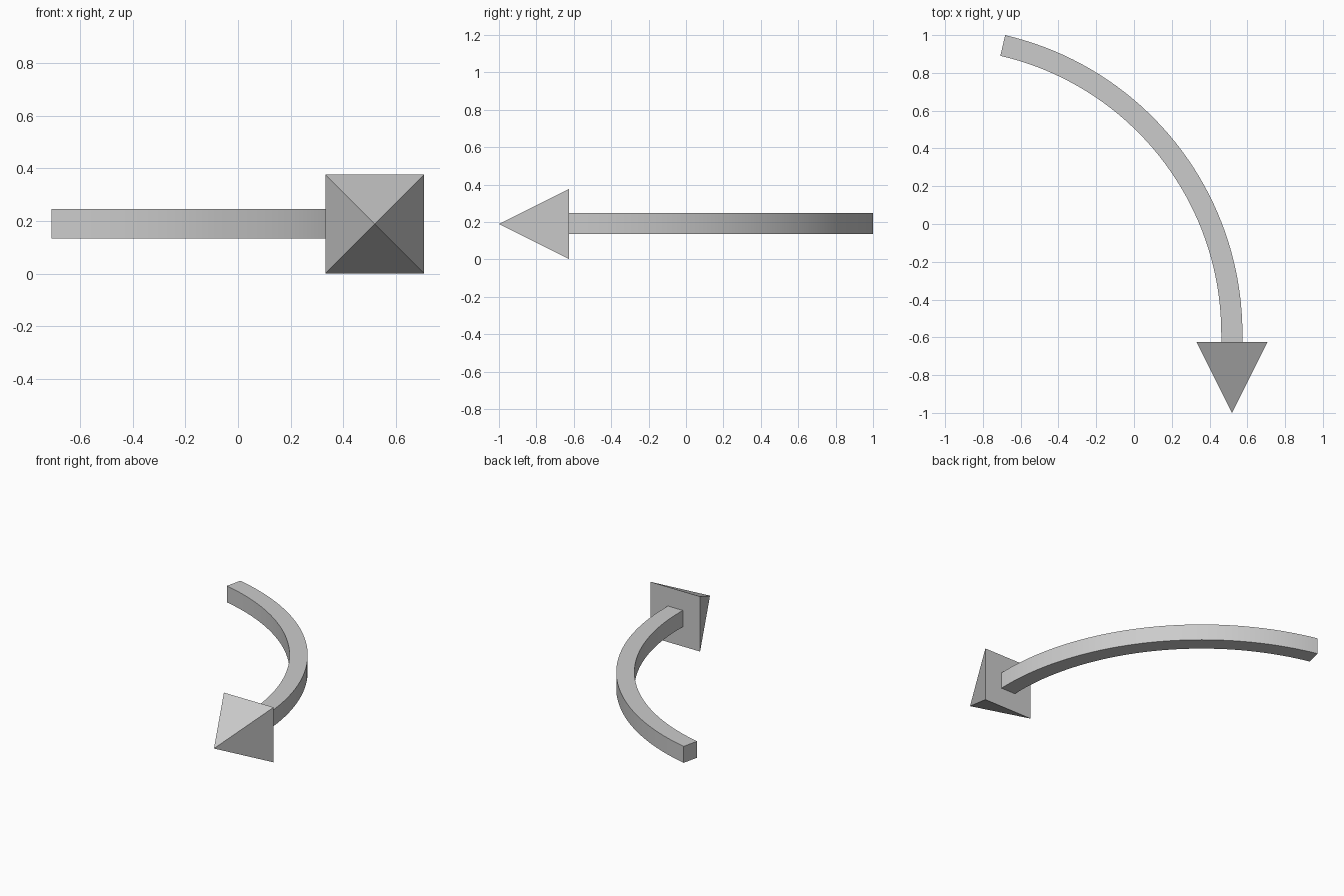
import bpy, bmesh
from math import sin, cos, radians

if "Cube" in bpy.data.objects:
    bpy.data.objects.remove(bpy.data.objects["Cube"])

HEAD = 0.375                 # side and length of the pyramid head
MID_X, MID_Z = 0.519, 0.1885
BASE_Y = -1 + HEAD
W = 0.112                    # shaft thickness
R = 1.565                    # shaft centreline radius
CX, CY = MID_X - R - 0.001, -0.58
SWEEP, STEPS = 77, 40


def make_object(name, bm):
    bmesh.ops.recalc_face_normals(bm, faces=bm.faces)
    mesh = bpy.data.meshes.new(name)
    bm.to_mesh(mesh)
    bm.free()
    ob = bpy.data.objects.new(name, mesh)
    bpy.context.collection.objects.link(ob)
    return ob


# Arrow head: square pyramid pointing to the front
bm = bmesh.new()
h = HEAD / 2
base = [bm.verts.new((MID_X + sx * h, BASE_Y, MID_Z + sz * h))
        for sx, sz in ((-1, -1), (1, -1), (1, 1), (-1, 1))]
tip = bm.verts.new((MID_X, -1, MID_Z))
bm.faces.new(base)
for i in range(4):
    bm.faces.new((base[i], base[(i + 1) % 4], tip))
make_object("arrow_head", bm)

# Curved shaft: square section swept along an arc, short straight end at the head
bm = bmesh.new()
stations = [(0, BASE_Y - CY)] + [(radians(SWEEP * i / STEPS), 0) for i in range(STEPS + 1)]
rings = []
for a, dy in stations:
    ring = []
    for sr, sz in ((-1, -1), (1, -1), (1, 1), (-1, 1)):
        r = R + sr * W / 2
        ring.append(bm.verts.new((CX + r * cos(a), CY + r * sin(a) + dy, MID_Z + 0.002 + sz * W / 2)))
    rings.append(ring)
for a, b in zip(rings, rings[1:]):
    for i in range(4):
        j = (i + 1) % 4
        bm.faces.new((a[i], a[j], b[j], b[i]))
bm.faces.new(rings[0])
bm.faces.new(rings[-1])
shaft = make_object("arrow_shaft", bm)
bpy.context.view_layer.objects.active = shaft
shaft.select_set(True)
bpy.ops.object.shade_smooth_by_angle(angle=radians(30))
